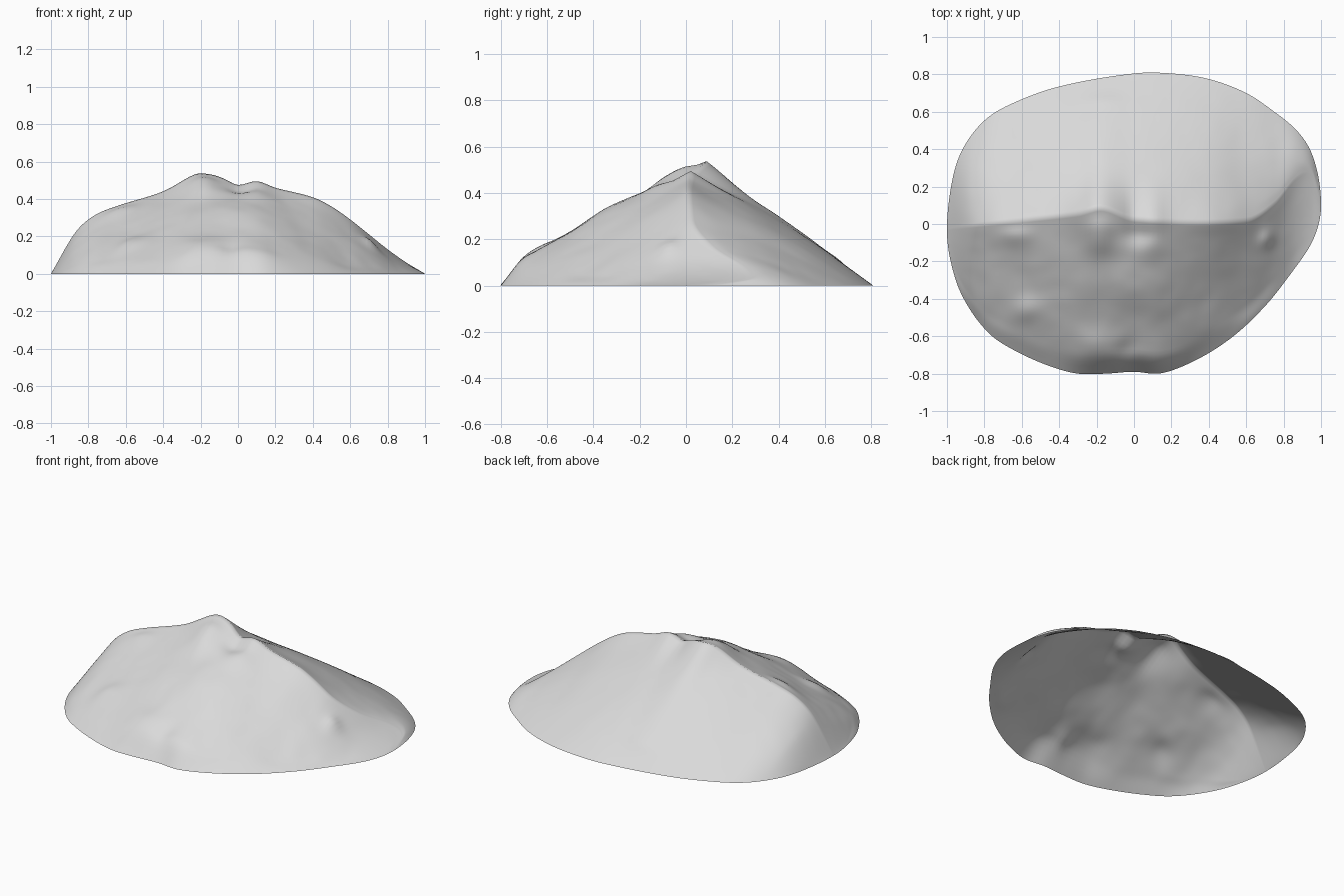
import bpy
import bmesh
import math
from mathutils import Vector, noise

COLUMNS = 120
ROWS = 40

# Outline, ridge and slope profiles
FRONT_EDGE = [(-1, -.03), (-.98, -.2), (-.93, -.36), (-.78, -.58), (-.65, -.67),
              (-.45, -.76), (-.3, -.8), (-.15, -.8), (0, -.79), (.13, -.8),
              (.25, -.765), (.4, -.69), (.55, -.585), (.7, -.44), (.85, -.25),
              (.95, -.1), (1, .1)]
BACK_EDGE = [(-1, -.03), (-.99, .12), (-.95, .32), (-.88, .46), (-.78, .57),
             (-.65, .645), (-.4, .735), (0, .805), (.2, .805), (.4, .775),
             (.6, .7), (.75, .6), (.87, .5), (.94, .4), (.98, .28), (1, .1)]
RIDGE_HEIGHT = [(-1, 0), (-.87, .22), (-.77, .31), (-.65, .36), (-.4, .44),
                (-.23, .53), (-.15, .53), (-.08, .51), (0, .475), (.1, .495),
                (.2, .46), (.4, .41), (.5, .36), (.6, .29), (.7, .21),
                (.8, .13), (.9, .06), (1, 0)]
BROAD_HEIGHT = [(-1, 0), (-.87, .22), (-.65, .37), (-.2, .5), (.1, .49),
                (.4, .41), (.6, .29), (.8, .13), (1, 0)]
RIDGE_LINE = [(-1, -.03), (-.8, 0), (-.3, .06), (-.17, .09), (0, .03),
              (.6, .02), (.75, .11), (.87, .25), (.95, .26), (1, .1)]
RUGGED_SLOPE = [(0, 1), (.12, .91), (.3, .77), (.45, .65), (.65, .44), (.82, .3), (.9, .22), (1, 0)]
EVEN_SLOPE = [(0, 1), (.17, .84), (.47, .57), (.73, .31), (1, 0)]

# Spurs, hollows and knobs: x, y, size along x, size along y, height
FEATURES = [(-.18, -.06, .07, .13, .035), (.02, -.05, .09, .05, -.014),
            (.06, -.13, .1, .06, .01), (-.58, -.46, .08, .07, .02),
            (-.62, -.06, .09, .06, .015), (.71, -.08, .04, .05, .025),
            (-.2, -.64, .1, .06, .01), (-.03, -.4, .2, .25, .02),
            (.45, -.35, .25, .2, -.018), (-.5, -.28, .22, .15, -.015),
            (-.04, -.7, .05, .07, -.02), (-.18, .66, .1, .04, .008)]


def angle_of(x):
    return math.acos(max(-1, min(1, -x)))


def smoothstep(low, high, value):
    t = max(0, min(1, (value - low) / (high - low)))
    return t * t * (3 - 2 * t)


def mix(a, b, t):
    return a + (b - a) * t


def curve(points, x, warp=lambda value: value):
    """Smooth interpolation through the points, optionally on a warped axis."""
    keys = [(warp(px), py) for px, py in points]
    x = warp(x)
    last = len(keys) - 1

    def slope(i):
        before, after = keys[max(i - 1, 0)], keys[min(i + 1, last)]
        return (after[1] - before[1]) / (after[0] - before[0])

    for i in range(last):
        (xa, ya), (xb, yb) = keys[i], keys[i + 1]
        if x <= xb or i == last - 1:
            span = xb - xa
            t = max(0, min(1, (x - xa) / span))
            ease = t * t * (3 - 2 * t)
            pull = t * (1 - t) * span
            return mix(ya, yb, ease) + pull * ((1 - t) * slope(i) - t * slope(i + 1))


def relief(x, y):
    """Local features plus gentle roughness, stronger on the front."""
    total = 0
    for cx, cy, sx, sy, height in FEATURES:
        total += height * math.exp(-((x - cx) / sx) ** 2 - ((y - cy) / sy) ** 2)
    rough = mix(.009, .004, smoothstep(-.15, .05, y))
    return total + rough * noise.fractal(Vector((x * 3, y * 3, .5)), 1, 2, 3)


def slope_height(x, distance, is_front):
    """Height fraction: rugged at the front middle, rounded at both ends."""
    height = curve(EVEN_SLOPE, distance)
    rounding = smoothstep(.55, .97, x) + .7 * smoothstep(.65, 1, -x)
    if is_front:
        rugged = mix(.2, 1, smoothstep(-.45, -.15, x)) * (1 - smoothstep(.05, .42, x))
        height = mix(height, curve(RUGGED_SLOPE, distance), rugged)
        rounding *= .5
    return mix(height, 1 - distance ** 2, rounding)


def column_points(x):
    """One cross-section from the front edge over the ridge to the back edge."""
    crest = curve(RIDGE_HEIGHT, x)
    broad = curve(BROAD_HEIGHT, x)
    middle = curve(RIDGE_LINE, x)
    edges = (curve(FRONT_EDGE, x, angle_of), curve(BACK_EDGE, x, angle_of))
    points = []
    for row in range(-ROWS, ROWS + 1):
        distance = abs(row) / ROWS
        edge = edges[0] if row < 0 else edges[1]
        y = mix(middle, edge, distance)
        top = mix(crest, broad, smoothstep(0, .35, distance))
        z = top * slope_height(x, distance, row < 0)
        fade = smoothstep(0, .2, 1 - distance) * smoothstep(0, .15, crest)
        fade *= mix(.25, 1, smoothstep(0, .12, distance))
        points.append((x, y, max(0, z + fade * relief(x, y))))
    return points


# Remove the default object
default = bpy.data.objects.get("Cube")
if default:
    bpy.data.objects.remove(default, do_unlink=True)

# Stone colour
stone = bpy.data.materials.new("light_grey_stone")
stone.use_nodes = True
colour = (.7, .7, .7, 1)
stone.diffuse_color = colour
stone.node_tree.nodes["Principled BSDF"].inputs["Base Color"].default_value = colour

# Open-bottomed mountain surface
bm = bmesh.new()
columns = []
for i in range(COLUMNS + 1):
    x = -math.cos(math.pi * i / COLUMNS)
    columns.append([bm.verts.new(p) for p in column_points(x)])
for left, right in zip(columns, columns[1:]):
    for j in range(len(left) - 1):
        bm.faces.new((left[j], right[j], right[j + 1], left[j + 1]))
bmesh.ops.remove_doubles(bm, verts=bm.verts, dist=.0001)

mesh = bpy.data.meshes.new("mountain")
bm.to_mesh(mesh)
bm.free()
mesh.materials.append(stone)
mountain = bpy.data.objects.new("mountain", mesh)
bpy.context.collection.objects.link(mountain)

# Smooth shading
bpy.ops.object.select_all(action="DESELECT")
mountain.select_set(True)
bpy.context.view_layer.objects.active = mountain
bpy.ops.object.shade_smooth_by_angle(angle=math.radians(60))
